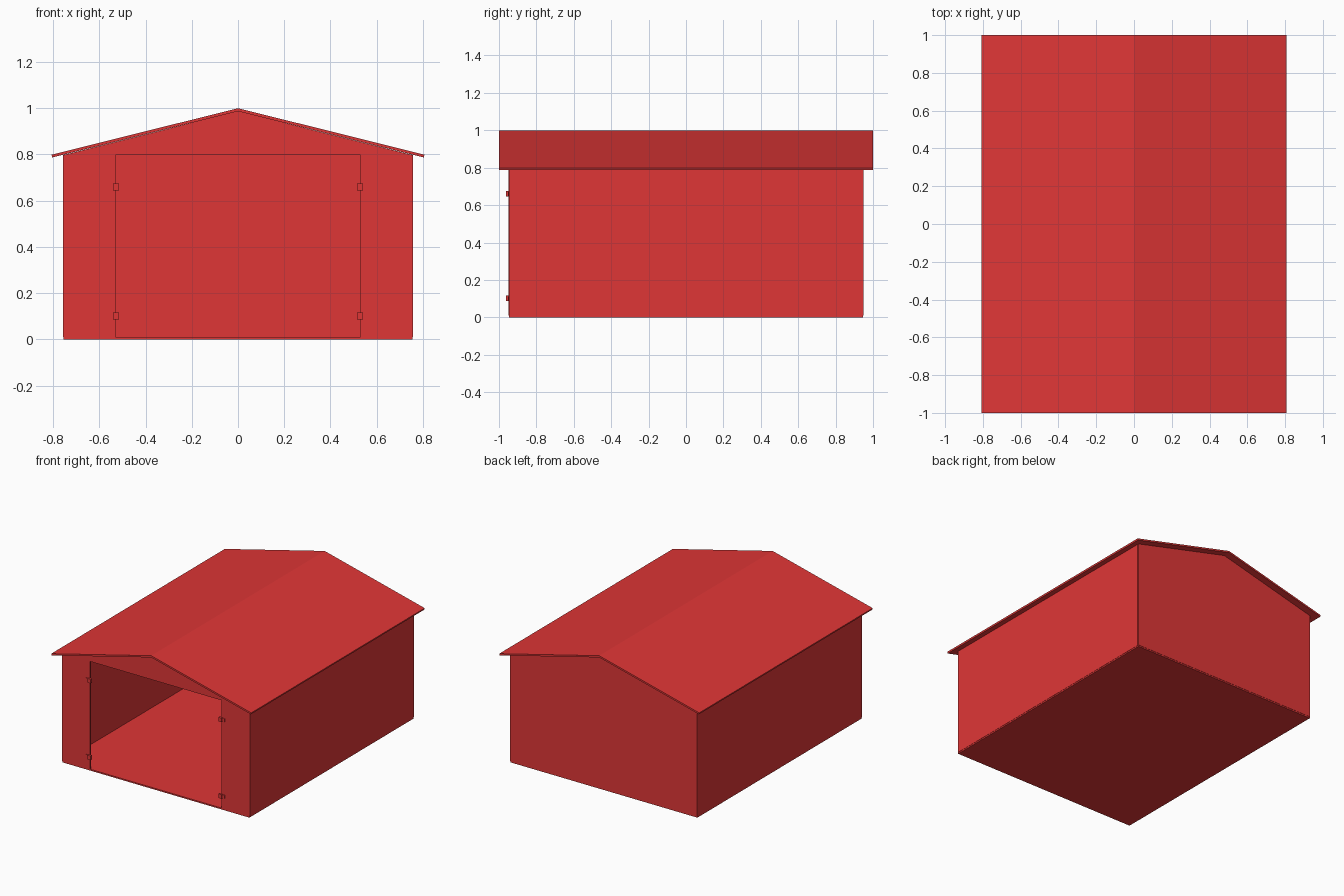
import bpy, bmesh

if "Cube" in bpy.data.objects:
    bpy.data.objects.remove(bpy.data.objects["Cube"])

red = bpy.data.materials.new("red_paint")
red.diffuse_color = (0.74, 0.037, 0.037, 1)
red.use_nodes = True
red.node_tree.nodes["Principled BSDF"].inputs["Base Color"].default_value = red.diffuse_color


def prism(name, profile, y0, y1):
    """Extrude an x-z outline along y."""
    bm = bmesh.new()
    face = bm.faces.new([bm.verts.new((x, y0, z)) for x, z in profile])
    ext = bmesh.ops.extrude_face_region(bm, geom=[face])["geom"]
    verts = [g for g in ext if isinstance(g, bmesh.types.BMVert)]
    bmesh.ops.translate(bm, verts=verts, vec=(0, y1 - y0, 0))
    bmesh.ops.recalc_face_normals(bm, faces=bm.faces)
    mesh = bpy.data.meshes.new(name)
    bm.to_mesh(mesh)
    bm.free()
    mesh.materials.append(red)
    ob = bpy.data.objects.new(name, mesh)
    bpy.context.collection.objects.link(ob)
    return ob


def box(name, x, y, z):
    return prism(name, [(x[0], z[0]), (x[1], z[0]), (x[1], z[1]), (x[0], z[1])], *y)


EAVE, FLOOR, T = 0.797, 0.01, 0.009

# Floor slab and back wall
box("floor", (-0.755, 0.755), (-0.947, 0.947), (0, FLOOR))
box("back_wall", (-0.755, 0.755), (0.94, 0.949), (FLOOR, EAVE))

# Side walls, front panels and door hinges on both sides
for side, s in (("left", -1), ("right", 1)):
    def span(a, b):
        return tuple(sorted((s * a, s * b)))
    box(side + "_wall", span(0.748, 0.757), (-0.945, 0.94), (FLOOR, EAVE))
    box(side + "_front_panel", span(0.53, 0.748), (-0.949, -0.94), (FLOOR, EAVE))
    for level, z in (("lower", 0.101), ("upper", 0.66)):
        name = f"{side}_{level}_hinge"
        box(name + "_block", span(0.515, 0.54), (-0.963, -0.947), (z - 0.015, z + 0.015))
        box(name + "_plate", span(0.54, 0.56), (-0.953, -0.947), (z - 0.011, z + 0.011))

# Triangular gables front and back
gable = [(-0.757, EAVE), (0.757, EAVE), (0, 0.987)]
prism("front_gable", gable, -0.949, -0.94)
prism("back_gable", gable, 0.94, 0.949)

# Roof: thin folded sheet, one slab per slope
for side, s in (("left", -1), ("right", 1)):
    prism(side + "_roof", [(0, 1), (s * 0.807, 0.799), (s * 0.804, 0.787), (0, 0.987)], -1, 1)
